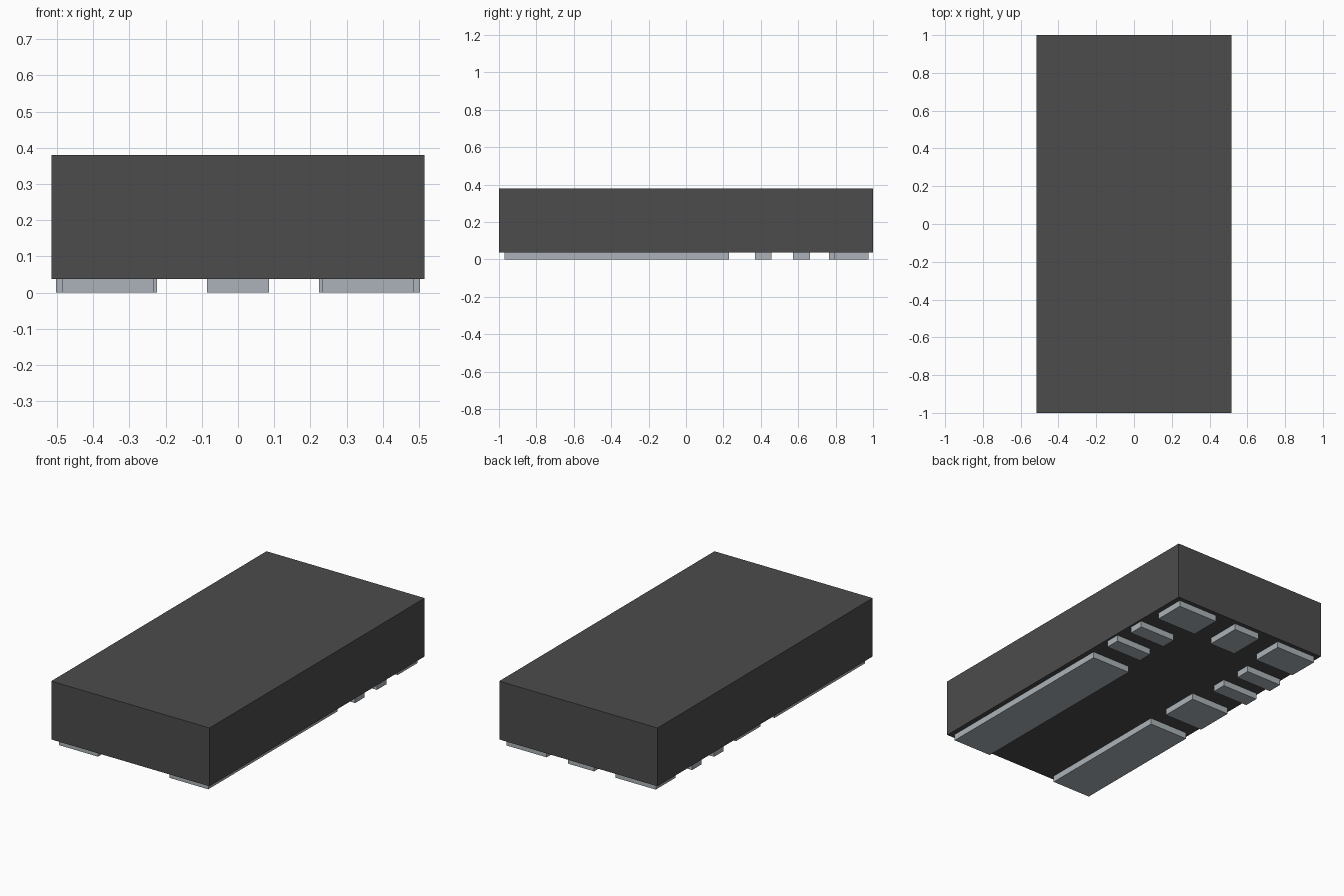
import bpy
import bmesh
from mathutils import Matrix, Vector

if "Cube" in bpy.data.objects:
    bpy.data.objects.remove(bpy.data.objects["Cube"], do_unlink=True)


def material(name, color):
    mat = bpy.data.materials.new(name)
    mat.use_nodes = True
    mat.diffuse_color = color
    mat.node_tree.nodes["Principled BSDF"].inputs["Base Color"].default_value = color
    return mat


def box(name, x, y, z, mat):
    """Box spanning the (low, high) ranges x, y and z."""
    lo, hi = (Vector(c) for c in zip(x, y, z))
    bm = bmesh.new()
    bmesh.ops.create_cube(bm, size=1, matrix=Matrix.LocRetScale((lo + hi) / 2, None, hi - lo)
                          if hasattr(Matrix, "LocRetScale")
                          else Matrix.LocRotScale((lo + hi) / 2, None, hi - lo))
    mesh = bpy.data.meshes.new(name)
    bm.to_mesh(mesh)
    bm.free()
    mesh.materials.append(mat)
    obj = bpy.data.objects.new(name, mesh)
    bpy.context.collection.objects.link(obj)
    return obj


charcoal = material("charcoal plastic", (0.072, 0.072, 0.072, 1))
metal = material("pale grey metal", (0.41, 0.45, 0.48, 1))

PAD_TOP = 0.037
PAD_Z = (0, PAD_TOP)

# Package body
box("package_body", (-0.515, 0.515), (-1, 1), (PAD_TOP, 0.38), charcoal)

# Contact pads mirrored on both sides: inner x, outer x, y range
paired_pads = {
    "corner_pad": (0.224, 0.486, 0.79, 0.975),
    "rear_signal_pad": (0.268, 0.503, 0.573, 0.662),
    "front_signal_pad": (0.268, 0.503, 0.37, 0.457),
}
for name, (inner, outer, y0, y1) in paired_pads.items():
    box("left_" + name, (inner, outer), (y0, y1), PAD_Z, metal)
    box("right_" + name, (-outer, -inner), (y0, y1), PAD_Z, metal)

# Rear centre pad
box("centre_pad", (-0.085, 0.085), (0.765, 0.975), PAD_Z, metal)

# Power pads: one long strip on the left, a split strip on the right
box("left_power_pad", (0.232, 0.486), (-0.97, 0.23), PAD_Z, metal)
box("right_power_pad", (-0.486, -0.232), (-0.97, -0.13), PAD_Z, metal)
box("right_square_pad", (-0.486, -0.232), (0.0, 0.23), PAD_Z, metal)
